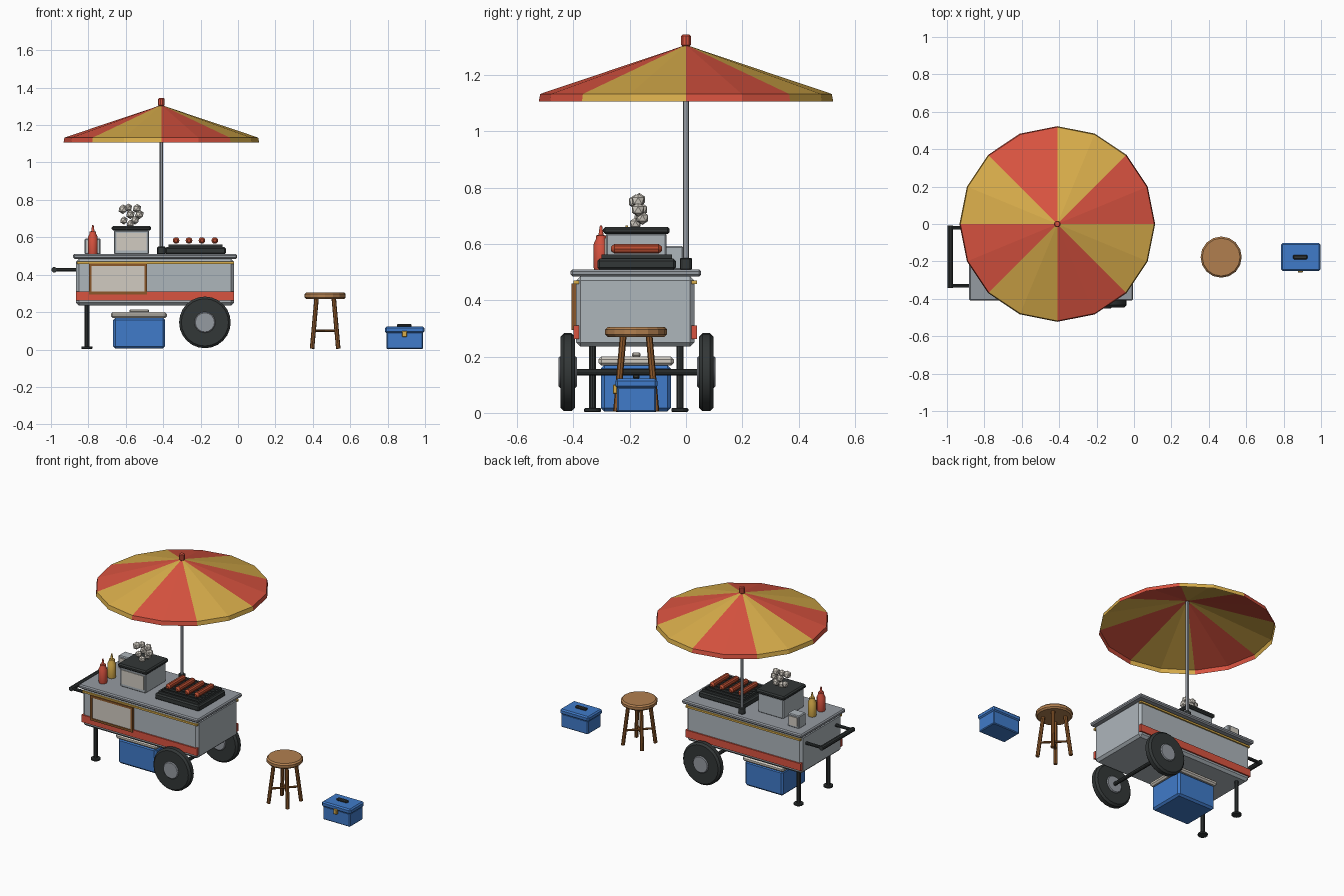
import bpy, bmesh, math
from mathutils import Vector

if "Cube" in bpy.data.objects:
    bpy.data.objects.remove(bpy.data.objects["Cube"], do_unlink=True)


def material(name, *srgb):
    m = bpy.data.materials.new(name)
    m.use_nodes = True
    col = [(c / 255) ** 2.2 for c in srgb] + [1]
    m.diffuse_color = col
    m.node_tree.nodes["Principled BSDF"].inputs["Base Color"].default_value = col
    return m


RED = material("red", 216, 84, 66)
YELLOW = material("mustard yellow", 216, 172, 76)
BODY = material("pale steel", 172, 180, 186)
STEEL = material("steel", 148, 153, 160)
DARK = material("charcoal", 54, 58, 58)
WOOD = material("wood", 176, 126, 80)
TIMBER = material("dark wood", 138, 88, 46)
CREAM = material("cream", 208, 202, 192)
BLUE = material("blue", 66, 122, 200)
SAUSAGE = material("sausage", 184, 78, 52)


def finish(name, bm, mats):
    bmesh.ops.recalc_face_normals(bm, faces=bm.faces)
    me = bpy.data.meshes.new(name)
    bm.to_mesh(me)
    bm.free()
    for m in mats:
        me.materials.append(m)
    ob = bpy.data.objects.new(name, me)
    bpy.context.collection.objects.link(ob)
    return ob


def box(name, x, y, z, mat, bevel=0.0):
    """Box from (min, max) ranges on each axis."""
    bm = bmesh.new()
    bmesh.ops.create_cube(bm, size=1)
    for v in bm.verts:
        v.co = [r[0] if c < 0 else r[1] for r, c in zip((x, y, z), v.co)]
    ob = finish(name, bm, [mat])
    if bevel:
        mod = ob.modifiers.new("bevel", "BEVEL")
        mod.width, mod.segments = bevel, 1
    return ob


def lathe(name, profile, base, mat, axis=(0, 0, 1), sides=16):
    """Closed solid turned from (radius, height) pairs about an axis."""
    turn = Vector((0, 0, 1)).rotation_difference(Vector(axis)).to_matrix()
    bm = bmesh.new()
    rings = []
    for r, h in profile:
        ring = []
        for i in range(sides):
            a = math.tau * i / sides
            p = Vector((r * math.cos(a), r * math.sin(a), h))
            ring.append(bm.verts.new(turn @ p + Vector(base)))
        rings.append(ring)
    for lo, hi in zip(rings, rings[1:]):
        for i in range(sides):
            j = (i + 1) % sides
            bm.faces.new((lo[i], lo[j], hi[j], hi[i]))
    bm.faces.new(rings[0])
    bm.faces.new(rings[-1])
    return finish(name, bm, [mat])


def rod(name, a, b, r, mat, sides=10):
    d = Vector(b) - Vector(a)
    return lathe(name, [(r, 0), (r, d.length)], a, mat, d.normalized(), sides)


def disc(r, h, c):
    """Chamfered disc profile."""
    return [(r - c, 0), (r, c), (r, h - c), (r - c, h)]


# Cart body, counter and trim
MID = -0.18
box("cart_body", (-0.866, -0.022), (-0.39, 0.03), (0.235, 0.485), BODY, 0.015)
box("counter", (-0.882, -0.005), (-0.41, 0.054), (0.485, 0.51), STEEL, 0.007)
for side, face, out in (("front", -0.39, -1), ("back", 0.03, 1)):
    y = sorted((face - out * 0.01, face + out * 0.009))
    box(side + "_red_stripe", (-0.866, -0.022), y, (0.262, 0.31), RED)
    box(side + "_yellow_trim", (-0.86, -0.022), y, (0.458, 0.47), YELLOW)

# Sign on the front
box("sign_panel", (-0.79, -0.494), (-0.4, -0.388), (0.3, 0.452), CREAM)
for z in (0.295, 0.446):
    box("sign_frame_rail", (-0.797, -0.487), (-0.406, -0.388), (z, z + 0.014), TIMBER)
for x in (-0.797, -0.501):
    box("sign_frame_post", (x, x + 0.014), (-0.406, -0.388), (0.295, 0.46), TIMBER)

# Wheels and axle
AX = (-0.177, 0.145)
for y in (-0.42, 0.072):
    lathe("tire", disc(0.138, 0.052, 0.012), (AX[0], y - 0.026, AX[1]), DARK, (0, 1, 0), 24)
    lathe("hub", disc(0.056, 0.066, 0.005), (AX[0], y - 0.033, AX[1]), STEEL, (0, 1, 0), 16)
rod("axle", (AX[0], -0.42, AX[1]), (AX[0], 0.072, AX[1]), 0.012, DARK)

# Support legs and push handle
for y in (-0.332, -0.022):
    rod("cart_leg", (-0.808, y, 0.01), (-0.808, y, 0.25), 0.013, DARK)
    lathe("cart_foot", disc(0.03, 0.014, 0.003), (-0.808, y, 0.003), DARK)
for y in (-0.33, -0.02):
    rod("handle_arm", (-0.98, y, 0.426), (-0.86, y, 0.426), 0.01, DARK)
rod("handle_grip", (-0.983, -0.342, 0.426), (-0.983, -0.008, 0.426), 0.015, DARK)

# Ice cooler under the cart
box("cooler_body", (-0.668, -0.39), (-0.302, -0.054), (0.005, 0.17), BLUE, 0.012)
box("cooler_lid", (-0.68, -0.38), (-0.311, -0.043), (0.168, 0.2), CREAM, 0.01)
box("cooler_handle", (-0.58, -0.476), (-0.192, -0.162), (0.198, 0.215), CREAM, 0.005)

# Steamer with a cloud of steam
box("steamer_body", (-0.663, -0.476), (-0.285, -0.069), (0.508, 0.638), BODY, 0.006)
box("steamer_window", (-0.65, -0.489), (-0.289, -0.28), (0.53, 0.622), CREAM)
box("steamer_lid", (-0.675, -0.464), (-0.295, -0.058), (0.635, 0.661), DARK, 0.008)
for x, y, z, r in ((-0.575, MID, 0.672, 0.022), (-0.61, -0.165, 0.69, 0.022),
                   (-0.55, -0.155, 0.692, 0.024), (-0.575, -0.16, 0.722, 0.025),
                   (-0.527, -0.17, 0.722, 0.025), (-0.615, MID, 0.75, 0.026),
                   (-0.587, -0.165, 0.758, 0.023), (-0.54, -0.17, 0.754, 0.025)):
    bm = bmesh.new()
    bmesh.ops.create_icosphere(bm, subdivisions=1, radius=r)
    bmesh.ops.translate(bm, verts=bm.verts, vec=(x, y, z))
    finish("steam_puff", bm, [CREAM])

# Grill with sausages
box("grill_base", (-0.39, -0.065), (-0.315, -0.036), (0.508, 0.548), DARK, 0.008)
for i in range(8):
    y = -0.295 + i * 0.034
    box("grill_bar", (-0.372, -0.083), (y - 0.006, y + 0.006), (0.545, 0.562), DARK)
for x in (-0.372, -0.093):
    box("grill_rail", (x, x + 0.01), (-0.3, -0.05), (0.545, 0.562), DARK)
for i in range(4):
    lathe("sausage", [(0.009, 0), (0.018, 0.012), (0.018, 0.168), (0.009, 0.18)],
          (-0.331 + i * 0.069, -0.266, 0.583), SAUSAGE, (0, 1, 0), 10)

# Sauce bottles and napkin holder
for name, y, mat in (("red_sauce", -0.302, RED), ("yellow_sauce", -0.21, YELLOW)):
    lathe(name + "_bottle", [(0.024, 0), (0.026, 0.006), (0.026, 0.09), (0.018, 0.108),
                             (0.018, 0.12), (0.009, 0.122), (0.004, 0.155)],
          (-0.776, y, 0.51), mat, sides=12)
box("napkin_holder", (-0.82, -0.735), (-0.08, -0.01), (0.508, 0.593), BODY, 0.005)
box("napkins", (-0.807, -0.748), (-0.084, -0.006), (0.522, 0.58), CREAM)

# Umbrella: pole, striped canopy, finial
UX = -0.41
lathe("pole_socket", disc(0.022, 0.042, 0.004), (UX, 0, 0.508), DARK, sides=12)
rod("umbrella_pole", (UX, 0, 0.51), (UX, 0, 1.3), 0.01, STEEL, 12)
lathe("umbrella_finial", disc(0.018, 0.042, 0.005), (UX, 0, 1.302), RED, sides=10)
bm = bmesh.new()
apex = bm.verts.new((UX, 0, 1.307))
rings = [[bm.verts.new((UX + r * math.cos(i * math.pi / 8), r * math.sin(i * math.pi / 8), z))
          for i in range(16)] for r, z in ((0.518, 1.133), (0.523, 1.106))]
for i in range(16):
    j = (i + 1) % 16
    for f in (bm.faces.new((apex, rings[0][i], rings[0][j])),
              bm.faces.new((rings[0][i], rings[1][i], rings[1][j], rings[0][j]))):
        f.material_index = i // 2 % 2
finish("umbrella_canopy", bm, [RED, YELLOW])

# Stool
SX, SY = 0.466, -0.177
lathe("stool_seat", disc(0.11, 0.035, 0.009), (SX, SY, 0.27), WOOD, sides=16)
for sx in (-1, 1):
    for sy in (-1, 1):
        rod("stool_leg", (SX + sx * 0.07, SY + sy * 0.07, 0.005),
            (SX + sx * 0.046, SY + sy * 0.046, 0.275), 0.012, TIMBER, 8)
    rod("stool_rung", (SX - 0.06, SY - sx * 0.06, 0.1),
        (SX + 0.06, SY + sx * 0.06, 0.1), 0.007, TIMBER, 8)

# Toolbox
box("toolbox_body", (0.793, 0.99), (-0.245, -0.107), (0.003, 0.092), BLUE, 0.005)
box("toolbox_lid", (0.786, 0.996), (-0.251, -0.102), (0.088, 0.122), BLUE, 0.008)
box("toolbox_latch", (0.877, 0.903), (-0.26, -0.244), (0.067, 0.1), YELLOW, 0.003)
box("toolbox_handle", (0.85, 0.928), (-0.189, -0.165), (0.12, 0.137), DARK, 0.005)

# Smooth the round parts, keeping edges sharp
bpy.ops.object.select_all(action="DESELECT")
for ob in bpy.context.scene.objects:
    if ob.type == "MESH" and any(k in ob.name for k in ("pole", "bottle", "tire", "hub", "leg", "sausage")):
        ob.select_set(True)
        bpy.context.view_layer.objects.active = ob
bpy.ops.object.shade_smooth_by_angle(angle=math.radians(30))
